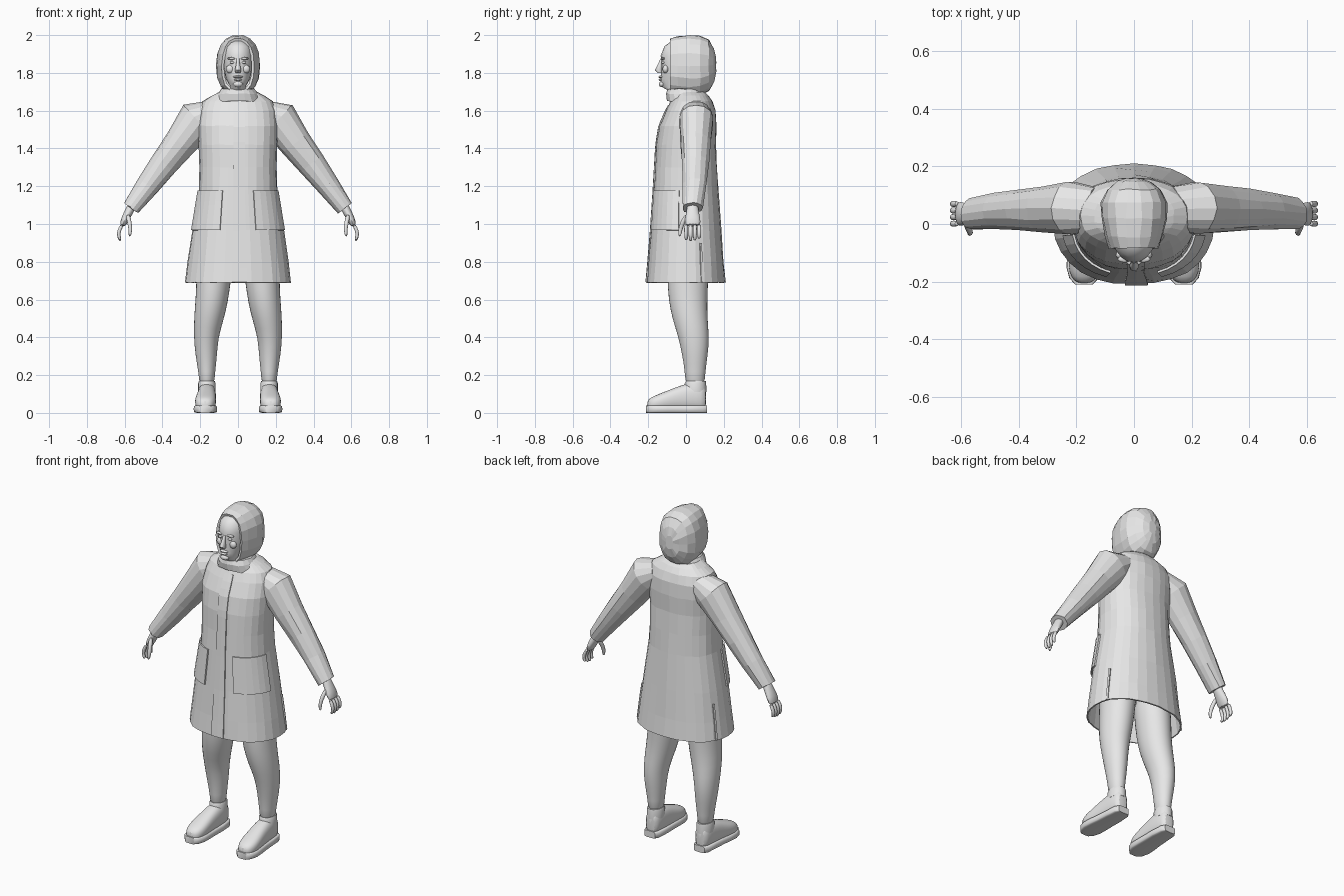
import bpy, bmesh, math, random
from mathutils import Vector

random.seed(4)
old = bpy.data.objects.get("Cube")
if old:
    bpy.data.objects.remove(old)

GREY = bpy.data.materials.new("plain grey")
GREY.use_nodes = True
GREY.diffuse_color = (0.8, 0.8, 0.8, 1)
GREY.node_tree.nodes["Principled BSDF"].inputs["Base Color"].default_value = (0.8, 0.8, 0.8, 1)
Y, Z = Vector((0, 1, 0)), Vector((0, 0, 1))


def finish(name, bm, smooth, subdiv=0, shell=0.0):
    bmesh.ops.recalc_face_normals(bm, faces=bm.faces[:])
    mesh = bpy.data.meshes.new(name)
    bm.to_mesh(mesh)
    bm.free()
    mesh.materials.append(GREY)
    for poly in mesh.polygons:
        poly.use_smooth = smooth
    if smooth:
        mesh.set_sharp_from_angle(angle=math.radians(50))
    obj = bpy.data.objects.new(name, mesh)
    bpy.context.scene.collection.objects.link(obj)
    if shell:
        mod = obj.modifiers.new("thickness", 'SOLIDIFY')
        mod.thickness = shell
        mod.offset = -1
    if subdiv:
        mod = obj.modifiers.new("rounding", 'SUBSURF')
        mod.levels = mod.render_levels = subdiv
    return obj


def power(v, p):
    return math.copysign(abs(v) ** p, v)


def tube(name, path, sides=12, up=Y, p=1.0, s=1, caps=(True, True),
         smooth=True, subdiv=0, shell=0.0, jitter=0.0):
    """Loft rings along a path of (x, y, z, half width, half depth along up)."""
    bm = bmesh.new()
    pts = [Vector((q[0] * s, q[1], q[2])) for q in path]
    rings = []
    for i, c in enumerate(pts):
        t = pts[min(i + 1, len(pts) - 1)] - pts[max(i - 1, 0)]
        side = t.cross(up).normalized()
        ring = []
        for k in range(sides):
            a = math.tau * k / sides
            co = c + side * path[i][3] * power(math.cos(a), p) + up * path[i][4] * power(math.sin(a), p)
            co += Vector([random.uniform(-jitter, jitter) for _ in range(3)])
            ring.append(bm.verts.new(co))
        rings.append(ring)
    for r0, r1 in zip(rings, rings[1:]):
        for k in range(sides):
            j = (k + 1) % sides
            bm.faces.new((r0[k], r0[j], r1[j], r1[k]))
    if caps[0]:
        bm.faces.new(rings[0])
    if caps[1]:
        bm.faces.new(rings[-1])
    return finish(name, bm, smooth, subdiv, shell)


def ball(name, loc, size):
    bm = bmesh.new()
    bmesh.ops.create_uvsphere(bm, u_segments=12, v_segments=8, radius=1)
    bmesh.ops.scale(bm, vec=size, verts=bm.verts)
    bmesh.ops.translate(bm, vec=loc, verts=bm.verts)
    return finish(name, bm, True)


# Coat body: height, centre y, half width, half depth
COAT = [(.69, 0, .28, .21), (.8, 0, .267, .2), (.97, 0, .243, .186), (1.18, 0, .208, .172),
        (1.3, 0, .203, .165), (1.42, 0, .208, .158), (1.52, .01, .212, .152),
        (1.6, .025, .205, .132), (1.65, .03, .185, .11), (1.68, .028, .14, .09), (1.7, .02, .1, .08)]
ROUND = 0.9
tube("coat_body", [(0, y, z, a, b) for z, y, a, b in COAT], 28, p=ROUND,
     caps=(False, True), smooth=False, shell=0.008, jitter=0.002)


def coat_point(deg, z, out):
    """Point on the coat surface at an angle and height, pushed outwards."""
    for lo, hi in zip(COAT, COAT[1:]):
        if z <= hi[0]:
            break
    f = (z - lo[0]) / (hi[0] - lo[0])
    y, a, b = [lo[i] + (hi[i] - lo[i]) * f for i in (1, 2, 3)]
    t = math.radians(deg)
    return Vector(((a + out) * power(math.cos(t), ROUND), y + (b + out) * power(math.sin(t), ROUND), z))


def coat_patch(name, a0, a1, z0, z1, out, s=1, cols=6, rows=8):
    """Thin plate that follows the coat."""
    bm = bmesh.new()
    grid = []
    for r in range(rows + 1):
        row = []
        for c in range(cols + 1):
            co = coat_point(a0 + (a1 - a0) * c / cols, z0 + (z1 - z0) * r / rows, out)
            row.append(bm.verts.new((co.x * s, co.y, co.z)))
        grid.append(row)
    for g0, g1 in zip(grid, grid[1:]):
        for c in range(cols):
            # the facing order is flipped on the mirrored side
            quad = (g0[c], g0[c + 1], g1[c + 1], g1[c])
            bm.faces.new(quad if s > 0 else quad[::-1])
    return finish(name, bm, False, shell=0.008)


coat_patch("front_placket", -95, -82, .692, 1.63, 0.005, cols=2, rows=24)
tube("collar", [(0, .005, 1.65, .125, .105), (0, -.002, 1.69, .108, .106), (0, -.004, 1.715, .09, .095)],
     20, smooth=False, jitter=0.003)

# Hood, open at the front
tube("hood", [(0, -.085, 1.838, .086, .145), (0, -.045, 1.838, .1, .156), (0, .02, 1.838, .114, .162),
              (0, .075, 1.838, .115, .158), (0, .12, 1.84, .094, .135), (0, .148, 1.84, .058, .09),
              (0, .158, 1.84, .025, .04)],
     18, up=Z, p=0.85, caps=(False, True), smooth=False, shell=0.014, jitter=0.003)

# Head and face
tube("head", [(0, -.02, 1.66, .055, .06), (0, -.03, 1.71, .055, .07), (0, -.045, 1.73, .042, .09),
              (0, -.04, 1.77, .065, .094), (0, -.03, 1.83, .076, .098), (0, -.03, 1.89, .078, .104),
              (0, -.03, 1.94, .07, .085), (0, -.03, 1.97, .04, .045)], 20)
tube("nose", [(0, -.128, 1.875, .008, .008), (0, -.138, 1.845, .01, .012), (0, -.146, 1.815, .017, .019),
              (0, -.138, 1.8, .013, .014)], 10)
ball("upper_lip", (0, -.132, 1.779, ), (.026, .014, .007))
ball("lower_lip", (0, -.132, 1.764), (.021, .013, .007))
ball("chin", (0, -.126, 1.74), (.026, .018, .016))

for label, s in (("left", 1), ("right", -1)):
    ball(label + "_eye", (s * .031, -.121, 1.855), (.013, .009, .007))
    ball(label + "_brow", (s * .033, -.122, 1.876), (.024, .012, .007))
    ball(label + "_cheek", (s * .042, -.108, 1.82), (.022, .016, .022))

    # Coat pieces on each side
    coat_patch(label + "_pocket", -70, -10, .968, 1.178, 0.009, s)
    coat_patch(label + "_side_vent", 20, 23, .692, .9, 0.005, s, cols=1)
    tube(label + "_sleeve", [(.13, .05, 1.595, .065, .08), (.215, .055, 1.553, .105, .092),
                             (.305, .052, 1.43, .086, .082), (.39, .05, 1.32, .074, .072),
                             (.475, .045, 1.205, .061, .063), (.565, .035, 1.085, .046, .055)],
         14, s=s, smooth=False, jitter=0.003)

    # Hand with fingers
    tube(label + "_palm", [(.55, .035, 1.12, .024, .03), (.574, .035, 1.07, .024, .032),
                           (.597, .035, 1.03, .022, .043), (.614, .035, .985, .016, .046)],
         12, s=s, subdiv=1)
    for n, finger in enumerate(("index", "middle", "ring", "little")):
        y = .001 + n * .023
        drop = (.006, 0, .004, .016)[n]
        tube(f"{label}_{finger}_finger", [(.611, y, 1, .011, .012), (.632, y, .962, .0105, .0115),
                                          (.632, y, .935, .01, .011), (.622, y, .907 + drop, .007, .008)],
             8, s=s, subdiv=1)
    tube(label + "_thumb", [(.585, .01, 1.055, .012, .016), (.575, -.018, 1.01, .013, .015),
                            (.568, -.031, .97, .011, .012), (.574, -.034, .932, .007, .008)],
         8, s=s, subdiv=1)

    # Leg, running up under the coat
    tube(label + "_leg", [(.11, .01, .92, .105, .115), (.13, .01, .7, .093, .11), (.138, .01, .6, .088, .105),
                          (.155, .02, .5, .08, .095), (.17, .042, .4, .066, .083),
                          (.168, .048, .3, .058, .068), (.165, .048, .22, .045, .055),
                          (.165, .048, .13, .04, .052)], 16, s=s, subdiv=1)

    # Shoe: stations along the foot, each x, y, half width, top height
    foot = [(.165, .108, .03, .14), (.165, .085, .045, .16), (.165, .02, .05, .162), (.168, -.05, .052, .138),
            (.171, -.1, .056, .118), (.173, -.15, .057, .098), (.174, -.185, .046, .083), (.174, -.207, .025, .065)]
    tube(label + "_shoe_upper", [(x, y, top / 2 + .006, w, top / 2 - .006) for x, y, w, top in foot],
         16, up=Z, p=0.8, s=s, subdiv=1)
    tube(label + "_shoe_sole", [(x, y * 1.02, .02, w + .005, .02) for x, y, w, top in foot],
         16, up=Z, p=0.35, s=s)
    tube(label + "_shoe_collar", [(.165, .05, .11, .046, .058), (.165, .05, .155, .047, .057),
                                  (.165, .052, .168, .042, .053)], 16, s=s)
